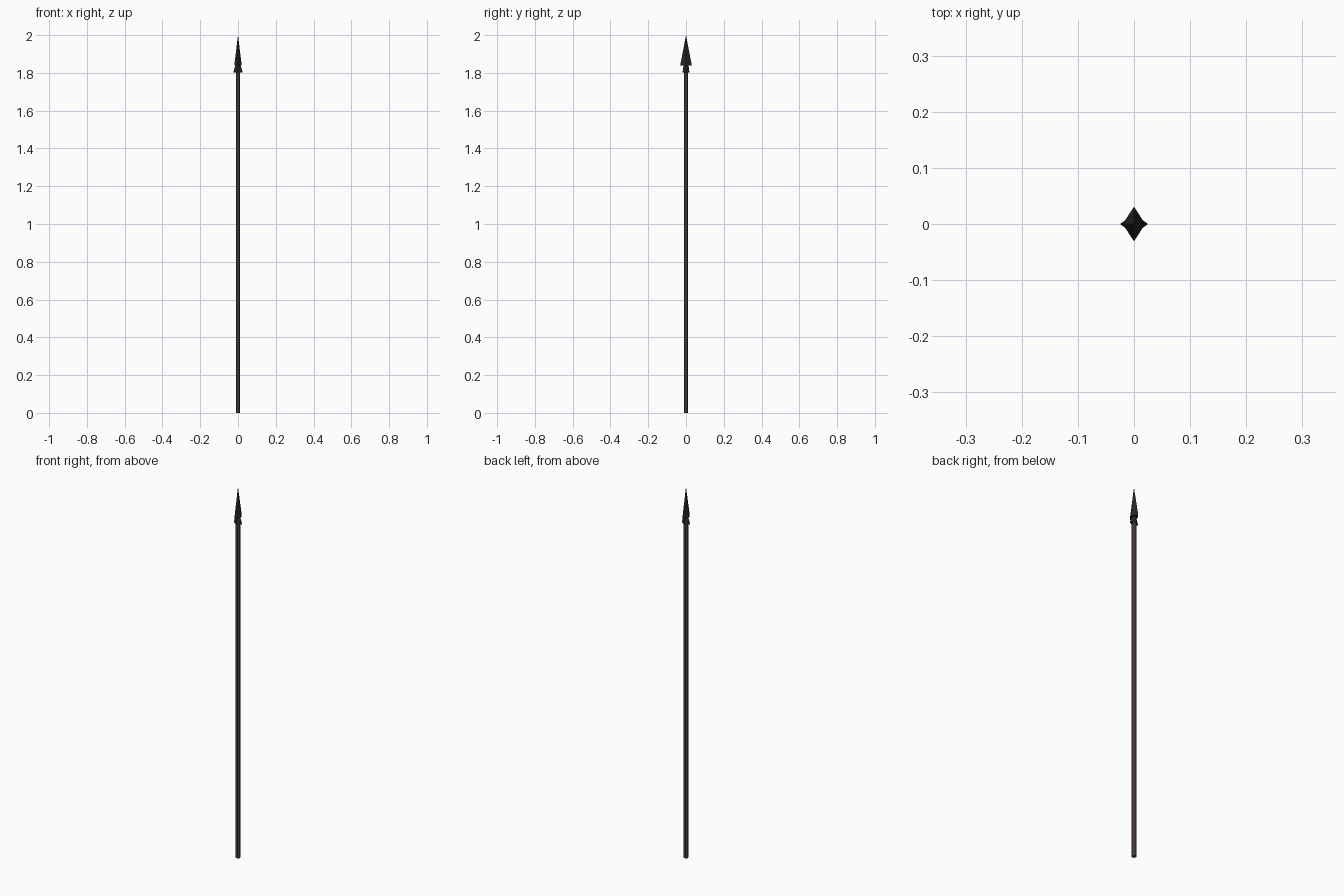
import bpy, bmesh, math

if "Cube" in bpy.data.objects:
    bpy.data.objects.remove(bpy.data.objects["Cube"])


def material(name, rgb):
    m = bpy.data.materials.new(name)
    m.diffuse_color = (*rgb, 1)
    m.use_nodes = True
    m.node_tree.nodes["Principled BSDF"].inputs["Base Color"].default_value = m.diffuse_color
    return m


def loft(name, sections, sides, mat, turn=0.0):
    """Stack rings given as (z, half width x, half width y); zero width is a tip."""
    bm = bmesh.new()
    rings = []
    for z, rx, ry in sections:
        if rx == 0:
            rings.append([bm.verts.new((0, 0, z))] * sides)
            continue
        angles = [2 * math.pi * i / sides + turn for i in range(sides)]
        rings.append([bm.verts.new((rx * math.cos(a), ry * math.sin(a), z)) for a in angles])
    for low, high in zip(rings, rings[1:]):
        for i in range(sides):
            j = (i + 1) % sides
            bm.faces.new(dict.fromkeys((low[i], low[j], high[j], high[i])))
    for ring in (rings[0], rings[-1]):
        if len(set(ring)) > 2:
            bm.faces.new(ring)
    bmesh.ops.recalc_face_normals(bm, faces=bm.faces)
    mesh = bpy.data.meshes.new(name)
    bm.to_mesh(mesh)
    bm.free()
    mesh.materials.append(mat)
    ob = bpy.data.objects.new(name, mesh)
    bpy.context.collection.objects.link(ob)
    return ob


wood = material("dark_wood", (0.085, 0.066, 0.052))
iron = material("dark_iron", (0.018, 0.018, 0.02))

# Eight-sided wooden shaft
loft("shaft", [(0, 0.012, 0.012), (1.82, 0.012, 0.012)], 8, wood, math.pi / 8)

# Flared diamond socket gripping the shaft
loft("socket", [(1.803, 0.025, 0.018), (1.845, 0.012, 0.013)], 4, iron)

# Diamond-section blade, widest at its base
loft("blade", [(1.838, 0.02, 0.031), (2.0, 0, 0)], 4, iron)
